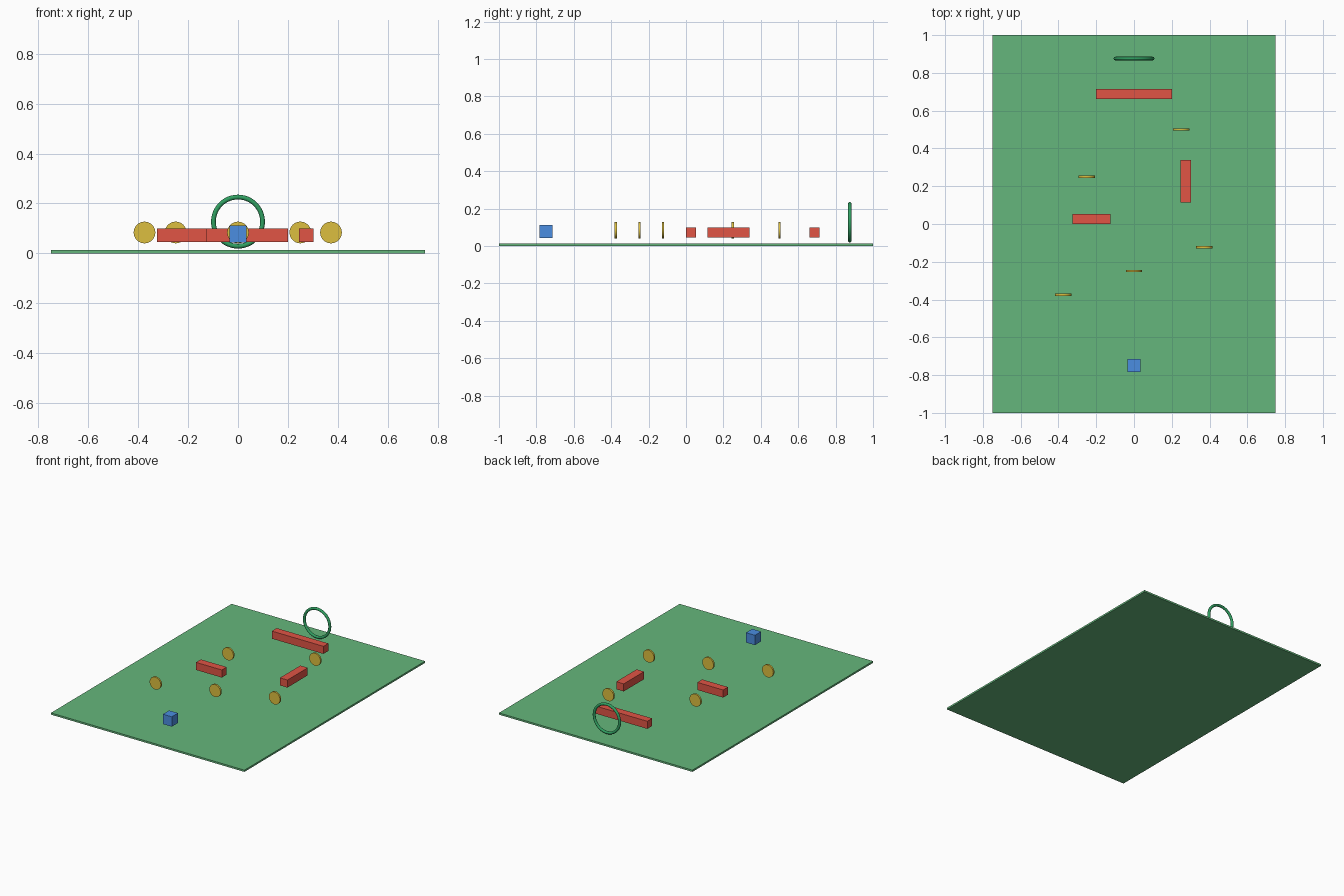
import bpy, math

if "Cube" in bpy.data.objects:
    bpy.data.objects.remove(bpy.data.objects["Cube"])


def material(name, rgb):
    m = bpy.data.materials.new(name)
    m.diffuse_color = (*rgb, 1)
    m.use_nodes = True
    m.node_tree.nodes["Principled BSDF"].inputs["Base Color"].default_value = m.diffuse_color
    return m


GREEN = material("grass", (0.13, 0.47, 0.20))
RED = material("red", (0.75, 0.09, 0.06))
BLUE = material("blue", (0.07, 0.27, 0.75))
GOLD = material("gold", (0.72, 0.52, 0.05))
RING = material("ring_green", (0.03, 0.35, 0.12))


def finish(name, mat):
    ob = bpy.context.object
    ob.name = name
    ob.data.materials.append(mat)
    return ob


def box(name, centre, size, mat):
    bpy.ops.mesh.primitive_cube_add(size=1, location=centre)
    ob = finish(name, mat)
    ob.scale = size
    bpy.ops.object.transform_apply(location=False, rotation=False, scale=True)


# Playing field
box("field", (0, 0, 0.00625), (1.5, 2, 0.0125), GREEN)

# Player block
box("player_block", (0, -0.748, 0.077), (0.069, 0.069, 0.069), BLUE)

# Barriers: centre x, centre y, width, depth
for i, (x, y, w, d) in enumerate([(-0.225, 0.026, 0.2, 0.054),
                                  (0.274, 0.227, 0.058, 0.225),
                                  (0, 0.6875, 0.4, 0.054)]):
    box(f"barrier_{i + 1}", (x, y, 0.072), (w, d, 0.053), RED)

# Upright coins
for i, (x, y) in enumerate([(-0.375, -0.375), (0, -0.249), (0.373, -0.123),
                            (-0.25, 0.25), (0.25, 0.5)]):
    bpy.ops.mesh.primitive_cylinder_add(vertices=32, radius=0.0435, depth=0.0125,
                                        location=(x, y, 0.0835),
                                        rotation=(math.pi / 2, 0, 0))
    finish(f"coin_{i + 1}", GOLD)
    bpy.ops.object.shade_smooth_by_angle(angle=math.radians(30))

# Goal hoop
bpy.ops.mesh.primitive_torus_add(major_radius=0.0985, minor_radius=0.0095,
                                 major_segments=48, minor_segments=12,
                                 location=(0, 0.876, 0.127),
                                 rotation=(math.pi / 2, 0, 0))
finish("goal_hoop", RING)
bpy.ops.object.shade_smooth_by_angle(angle=math.radians(40))
